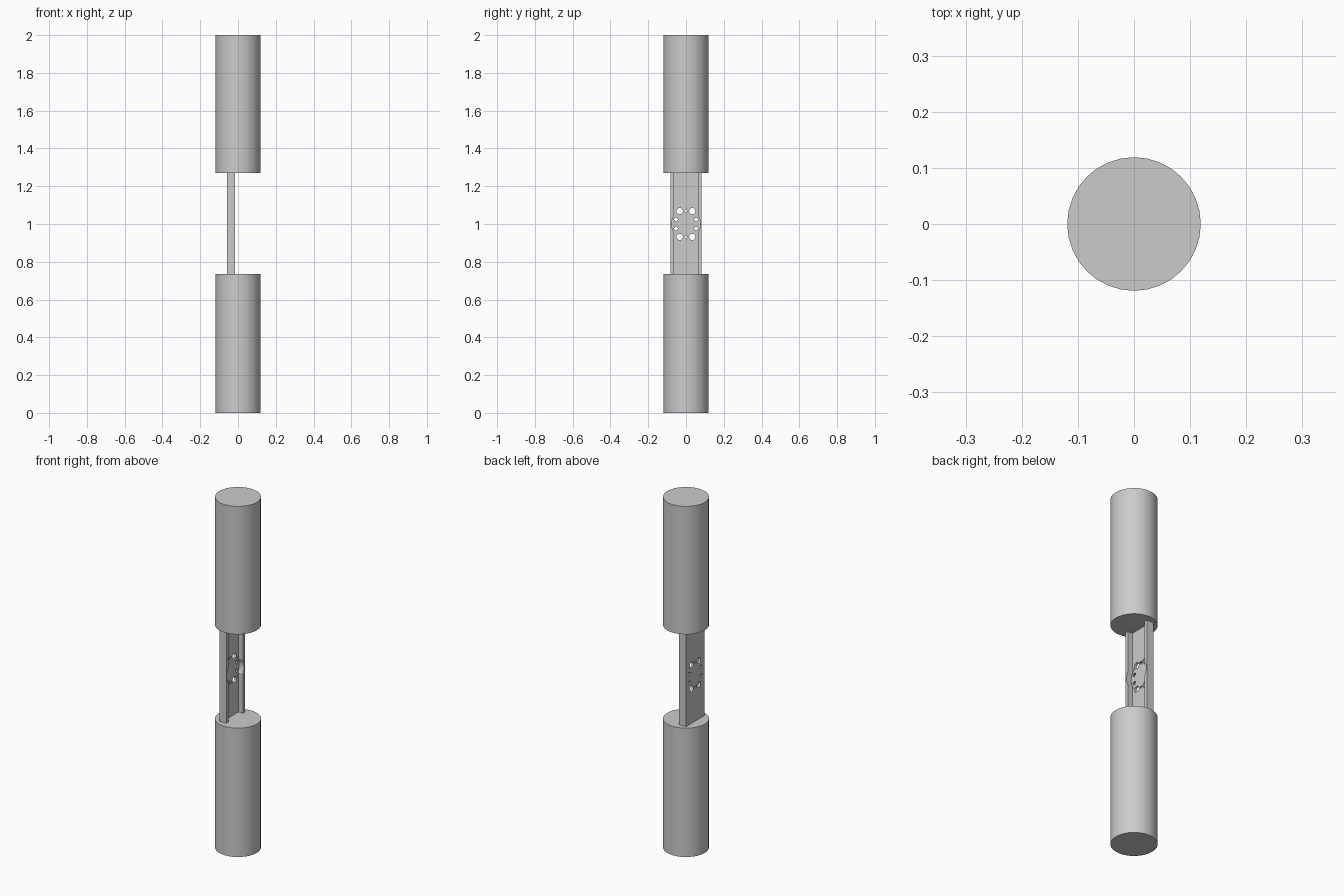
import bpy
import bmesh
import math
from mathutils import Matrix

cube = bpy.data.objects.get("Cube")
if cube:
    bpy.data.objects.remove(cube, do_unlink=True)

MID = 1.0           # height of the bracket centre
GAP_LOW, GAP_HIGH = 0.735, 1.27

grey = bpy.data.materials.new("light_grey")
grey.use_nodes = True
grey.diffuse_color = (0.6, 0.6, 0.6, 1)
grey.node_tree.nodes["Principled BSDF"].inputs["Base Color"].default_value = (0.6, 0.6, 0.6, 1)


def add_object(name, bm):
    bmesh.ops.recalc_face_normals(bm, faces=bm.faces)
    mesh = bpy.data.meshes.new(name)
    bm.to_mesh(mesh)
    bm.free()
    mesh.materials.append(grey)
    obj = bpy.data.objects.new(name, mesh)
    bpy.context.collection.objects.link(obj)
    return obj


def activate(obj):
    bpy.ops.object.select_all(action='DESELECT')
    obj.select_set(True)
    bpy.context.view_layer.objects.active = obj


def upright_cylinder(name, low, high):
    bm = bmesh.new()
    bmesh.ops.create_cone(bm, cap_ends=True, segments=32, radius1=0.119, radius2=0.119,
                          depth=high - low, matrix=Matrix.Translation((0, 0, (low + high) / 2)))
    obj = add_object(name, bm)
    activate(obj)
    bpy.ops.object.shade_smooth_by_angle(angle=math.radians(30))
    return obj


def cut_round(target, y, z, radius, x_low, x_high, sides):
    """Cut a round hole or pocket along x."""
    bm = bmesh.new()
    turn = Matrix.Translation(((x_low + x_high) / 2, y, z)) @ Matrix.Rotation(math.pi / 2, 4, 'Y')
    bmesh.ops.create_cone(bm, cap_ends=True, segments=sides, radius1=radius, radius2=radius,
                          depth=x_high - x_low, matrix=turn)
    cutter = add_object("hole_cutter", bm)
    cutter.hide_render = True
    mod = target.modifiers.new("cut", 'BOOLEAN')
    mod.operation = 'DIFFERENCE'
    mod.solver = 'EXACT'
    mod.object = cutter
    activate(target)
    bpy.ops.object.modifier_apply(modifier=mod.name)
    bpy.data.objects.remove(cutter, do_unlink=True)


# Upper and lower solid cylinders
upright_cylinder("lower_cylinder", 0, GAP_LOW)
upright_cylinder("upper_cylinder", GAP_HIGH, 2)

# Channel bracket: a web on the right with two flanges
back, web, lip = -0.058, -0.044, -0.015
outer, inner = 0.083, 0.066
profile = [(back, -outer), (lip, -outer), (lip, -inner), (web, -inner),
           (web, inner), (lip, inner), (lip, outer), (back, outer)]
bm = bmesh.new()
face = bm.faces.new([bm.verts.new((x, y, GAP_LOW)) for x, y in profile])
grown = bmesh.ops.extrude_face_region(bm, geom=[face])
bmesh.ops.translate(bm, vec=(0, 0, GAP_HIGH - GAP_LOW),
                    verts=[v for v in grown["geom"] if isinstance(v, bmesh.types.BMVert)])
channel = add_object("channel_bracket", bm)

# Round pocket that bites into the flanges
cut_round(channel, 0, MID, 0.077, web - 0.002, 0.05, 32)

# Ring of screw holes through the web
for side in (-1, 1):
    for level in (-1, 1):
        cut_round(channel, side * 0.033, MID + level * 0.068, 0.017, -0.1, 0, 12)
        cut_round(channel, side * 0.053, MID + level * 0.024, 0.010, -0.1, 0, 10)
    cut_round(channel, 0, MID + side * 0.07, 0.007, -0.1, 0, 8)
